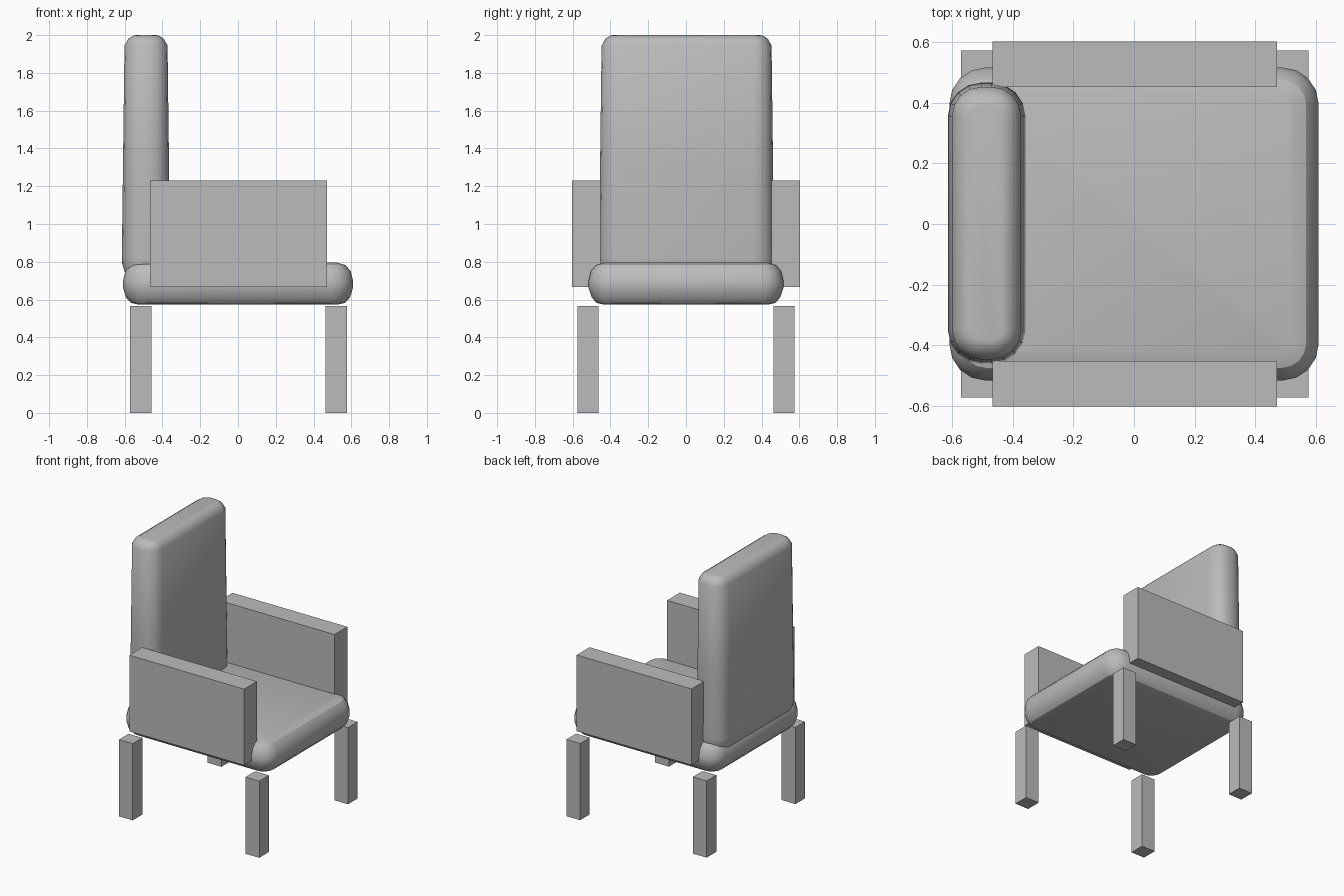
import bpy, bmesh, math

if "Cube" in bpy.data.objects:
    bpy.data.objects.remove(bpy.data.objects["Cube"])

grey = bpy.data.materials.new("light grey")
grey.diffuse_color = (0.5, 0.5, 0.5, 1)
grey.use_nodes = True
grey.node_tree.nodes["Principled BSDF"].inputs["Base Color"].default_value = grey.diffuse_color


def finish(name, bm):
    bmesh.ops.recalc_face_normals(bm, faces=bm.faces)
    mesh = bpy.data.meshes.new(name)
    bm.to_mesh(mesh)
    bm.free()
    mesh.materials.append(grey)
    obj = bpy.data.objects.new(name, mesh)
    bpy.context.collection.objects.link(obj)
    return obj


def box(name, x0, x1, y0, y1, z0, z1):
    bm = bmesh.new()
    bmesh.ops.create_cube(bm, size=1)
    for v in bm.verts:
        v.co = ((x0 + x1) / 2 + v.co.x * (x1 - x0),
                (y0 + y1) / 2 + v.co.y * (y1 - y0),
                (z0 + z1) / 2 + v.co.z * (z1 - z0))
    return finish(name, bm)


def cushion(name, cx, cy, hx, hy, radius, levels, segs=4):
    """Stack of rounded rectangles; levels are (inset, z) pairs."""
    bm = bmesh.new()
    rings = []
    for inset, z in levels:
        ring = []
        for k, (sx, sy) in enumerate([(1, 1), (-1, 1), (-1, -1), (1, -1)]):
            for i in range(segs + 1):
                a = (k + i / segs) * math.pi / 2
                r = radius - inset
                ring.append(bm.verts.new((cx + sx * (hx - radius) + r * math.cos(a),
                                          cy + sy * (hy - radius) + r * math.sin(a), z)))
        rings.append(ring)
    n = len(rings[0])
    for low, high in zip(rings, rings[1:]):
        for i in range(n):
            j = (i + 1) % n
            bm.faces.new((low[i], low[j], high[j], high[i]))
    bm.faces.new(rings[0][::-1])
    bm.faces.new(rings[-1])
    obj = finish(name, bm)
    bpy.ops.object.select_all(action='DESELECT')
    obj.select_set(True)
    bpy.context.view_layer.objects.active = obj
    bpy.ops.object.shade_smooth_by_angle(angle=math.radians(32))
    return obj


# Padded seat, slightly bulging at the sides
cushion("seat", 0, 0, 0.61, 0.517, 0.12,
        [(0.085, 0.573), (0.045, 0.582), (0.018, 0.61), (0, 0.665), (0, 0.695),
         (0.014, 0.752), (0.042, 0.783), (0.085, 0.795)])

# Tall padded backrest, tapering slightly upwards
cushion("backrest", -0.487, 0.003, 0.128, 0.464, 0.11,
        [(0.06, 0.715), (0.02, 0.73), (0.002, 0.79), (0, 0.82), (0.006, 1.3),
         (0.014, 1.945), (0.034, 1.98), (0.06, 1.997), (0.075, 2.0)])

# Slab armrests and square legs on both sides
for side, s in (("left", -1), ("right", 1)):
    box(side + "_armrest", -0.467, 0.472, s * 0.453, s * 0.603, 0.667, 1.23)
    for end, x in (("rear", -0.515), ("front", 0.52)):
        box(f"{end}_{side}_leg", x - 0.056, x + 0.056, s * 0.462, s * 0.574, 0, 0.567)
